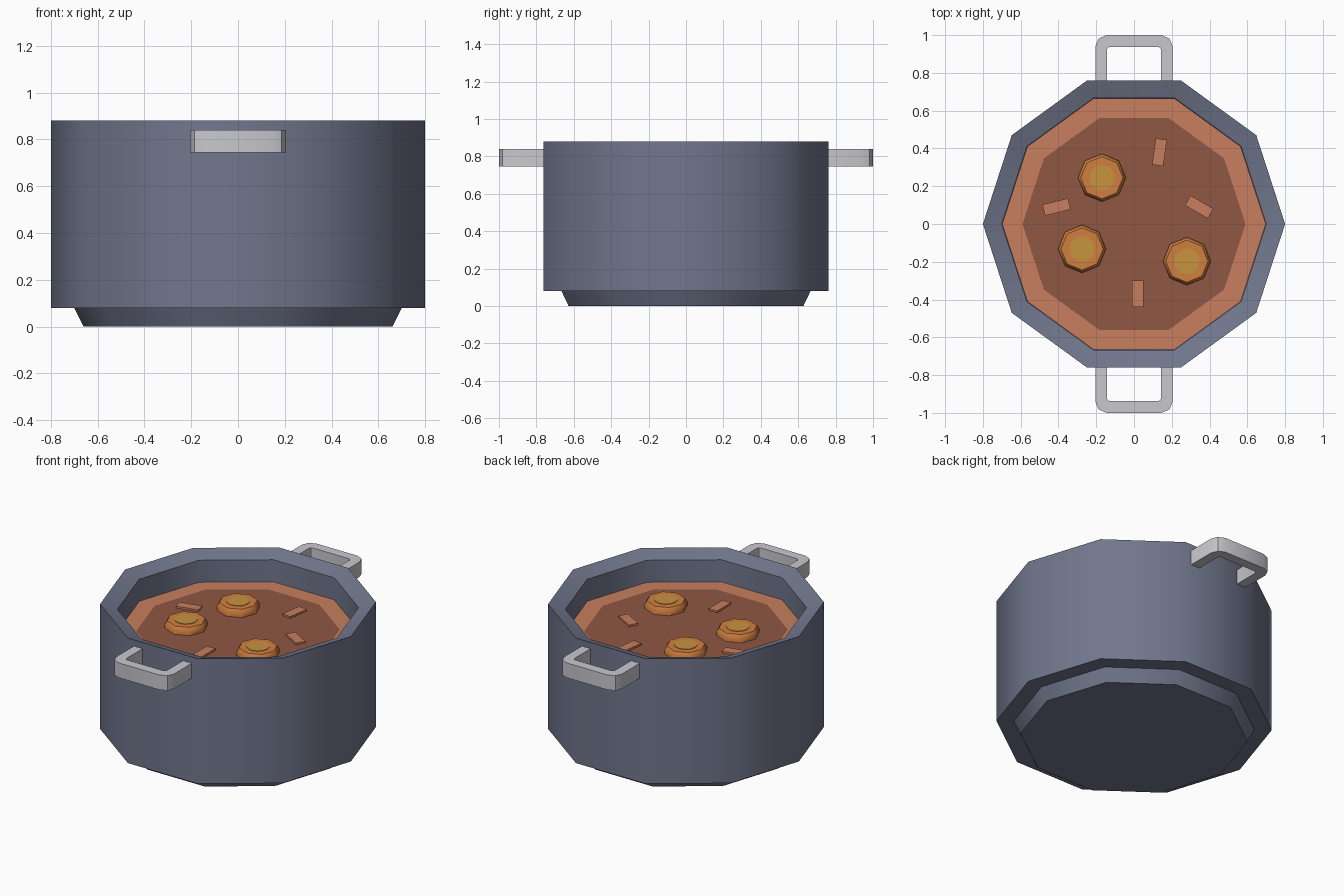
import bpy, bmesh, math

if "Cube" in bpy.data.objects:
    bpy.data.objects.remove(bpy.data.objects["Cube"])


def material(name, rgb):
    m = bpy.data.materials.new(name)
    lin = [(c / 255 / 12.92) if c <= 10 else ((c / 255 + 0.055) / 1.055) ** 2.4 for c in rgb]
    m.diffuse_color = (*lin, 1)
    m.use_nodes = True
    m.node_tree.nodes["Principled BSDF"].inputs["Base Color"].default_value = m.diffuse_color
    return m


SLATE = material("slate_metal", (113, 119, 141))
STEEL = material("light_steel", (200, 200, 206))
BROTH = material("dark_broth", (144, 87, 67))
FOAM = material("light_broth", (199, 127, 94))
ORANGE = material("carrot_orange", (208, 127, 63))
YELLOW = material("carrot_core", (200, 147, 63))


def finish(name, bm, mats):
    bmesh.ops.recalc_face_normals(bm, faces=bm.faces)
    me = bpy.data.meshes.new(name)
    bm.to_mesh(me)
    bm.free()
    ob = bpy.data.objects.new(name, me)
    bpy.context.collection.objects.link(ob)
    for m in mats:
        me.materials.append(m)
    bpy.ops.object.select_all(action='DESELECT')
    ob.select_set(True)
    bpy.context.view_layer.objects.active = ob
    bpy.ops.object.shade_smooth_by_angle(angle=math.radians(40))
    return ob


def lathe(name, profile, sides, mats, centre=(0, 0), cap_start=True, cap_end=True, pick=None):
    """Turn (radius, z) points around a vertical axis."""
    bm = bmesh.new()
    rings = []
    for r, z in profile:
        rings.append([bm.verts.new((centre[0] + r * math.cos(2 * math.pi * i / sides),
                                    centre[1] + r * math.sin(2 * math.pi * i / sides), z))
                      for i in range(sides)])
    for k, (a, b) in enumerate(zip(rings, rings[1:])):
        for i in range(sides):
            j = (i + 1) % sides
            f = bm.faces.new((a[i], a[j], b[j], b[i]))
            f.material_index = pick(k) if pick else 0
    if cap_start:
        bm.faces.new(rings[0][::-1])
    if cap_end:
        f = bm.faces.new(rings[-1])
        f.material_index = pick(len(rings) - 1) if pick else 0
    return finish(name, bm, mats)


# Pot: stepped base, wall, rim sloping inward, inner wall
SOUP_Z = 0.705
lathe("pot", [(0.66, 0), (0.70, 0.08), (0.80, 0.08), (0.80, 0.88), (0.70, 0.845), (0.70, SOUP_Z - 0.02)],
      10, [SLATE], cap_end=False)

# Soup surface: light ring around a dark middle
lathe("soup", [(0.698, SOUP_Z), (0.59, SOUP_Z)], 10, [FOAM, BROTH], cap_start=False, pick=lambda k: k)

# Carrot slices with a yellow core
for n, (x, y) in enumerate([(-0.17, 0.245), (-0.275, -0.132), (0.28, -0.197)], 1):
    lathe(f"carrot_slice_{n}", [(0.125, SOUP_Z - 0.01), (0.127, 0.73), (0.112, 0.752)], 8, [ORANGE], (x, y))
    lathe(f"carrot_core_{n}", [(0.068, 0.75), (0.068, 0.755)], 12, [YELLOW], (x, y))

# Floating chips
for n, (x, y, deg) in enumerate([(0.135, 0.38, 82), (-0.41, 0.09, 14), (0.345, 0.09, -30), (0.02, -0.37, 90)], 1):
    bm = bmesh.new()
    bmesh.ops.create_cube(bm, size=1)
    ob = finish(f"chip_{n}", bm, [FOAM])
    ob.scale = (0.14, 0.06, 0.016)
    ob.location = (x, y, SOUP_Z + 0.004)
    ob.rotation_euler.z = math.radians(deg)

# Handles: rounded U-shaped bars, front and back
outer = [(0.205, 0.75), (0.205, 0.94), (0.187, 0.982), (0.145, 1.0)]
inner = [(0.143, 0.75), (0.143, 0.922), (0.138, 0.934), (0.125, 0.938)]
outer += [(-x, y) for x, y in reversed(outer)]
inner += [(-x, y) for x, y in reversed(inner)]
for name, s in (("back_handle", 1), ("front_handle", -1)):
    bm = bmesh.new()
    sections = [[bm.verts.new((x, s * y, z)) for (x, y), z in
                 ((o, 0.745), (o, 0.84), (i, 0.84), (i, 0.745))] for o, i in zip(outer, inner)]
    for a, b in zip(sections, sections[1:]):
        for k in range(4):
            bm.faces.new((a[k], a[(k + 1) % 4], b[(k + 1) % 4], b[k]))
    bm.faces.new(sections[0])
    bm.faces.new(sections[-1])
    finish(name, bm, [STEEL])
